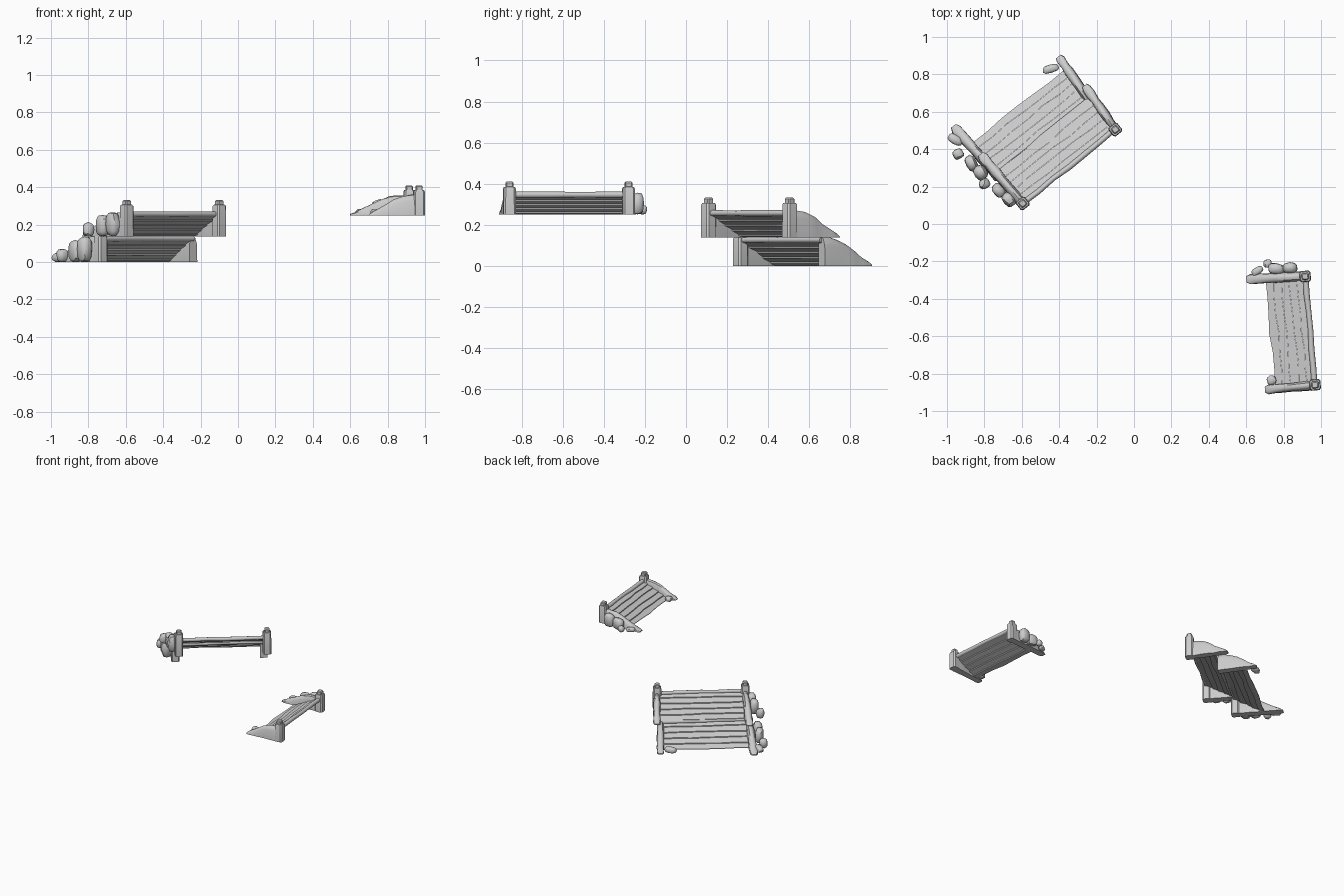
import bpy, bmesh, math, random
from mathutils import Vector, Matrix

random.seed(4)
if "Cube" in bpy.data.objects:
    bpy.data.objects.remove(bpy.data.objects["Cube"])

stone = bpy.data.materials.new("light_grey")
stone.use_nodes = True
GREY = (0.6, 0.6, 0.6, 1)
stone.diffuse_color = GREY
stone.node_tree.nodes["Principled BSDF"].inputs["Base Color"].default_value = GREY


def finish(name, bm, angle=40):
    bmesh.ops.recalc_face_normals(bm, faces=bm.faces)
    me = bpy.data.meshes.new(name)
    bm.to_mesh(me)
    bm.free()
    me.materials.append(stone)
    ob = bpy.data.objects.new(name, me)
    bpy.context.collection.objects.link(ob)
    bpy.ops.object.select_all(action='DESELECT')
    ob.select_set(True)
    bpy.context.view_layer.objects.active = ob
    bpy.ops.object.shade_smooth_by_angle(angle=math.radians(angle))
    return ob


def loft(name, rings, angle=40):
    """Skin a list of equal-length closed cross-sections."""
    bm = bmesh.new()
    loops = [[bm.verts.new(p) for p in ring] for ring in rings]
    n = len(loops[0])
    for a, b in zip(loops, loops[1:]):
        for i in range(n):
            j = (i + 1) % n
            bm.faces.new((a[i], a[j], b[j], b[i]))
    bm.faces.new(loops[0])
    bm.faces.new(loops[-1])
    return finish(name, bm, angle)


def jitter(r):
    return random.uniform(-r, r)


def post(name, at, along, z0, z1, size):
    """Chamfered square post with a narrower cap."""
    side = Vector((-along.y, along.x, 0))
    rings = []
    for z, s in ((z0, 1), (z1 - .035, .98), (z1 - .026, .85), (z1 - .025, .62),
                 (z1 - .006, .62), (z1, .45)):
        h = size / 2 * s
        c = h * .7
        shape = ((h, c), (c, h), (-c, h), (-h, c), (-h, -c), (-c, -h), (c, -h), (h, -c))
        rings.append([Vector((at.x, at.y, z)) + along * u + side * v for u, v in shape])
    loft(name, rings, 30)


def beam(name, a, b, radius):
    """Eight-sided, slightly uneven log."""
    along = (b - a).normalized()
    side = Vector((-along.y, along.x, 0))
    rings = []
    for i in range(7):
        c = a.lerp(b, i / 6) + side * jitter(.004)
        r = radius * (1 + jitter(.08))
        rings.append([c + side * (r * math.cos(k * math.pi / 4))
                      + Vector((0, 0, r * math.sin(k * math.pi / 4))) for k in range(8)])
    loft(name, rings, 50)


def wall(name, a, b, out, base, h, width):
    """Wedge wall with a rounded, lumpy top falling from a to b."""
    profile = ((0, 1), (.15, .98), (.32, .92), (.5, .76), (.65, .53), (.8, .32), (.93, .16), (1, .05))
    rings = []
    for t, k in profile:
        c = a.lerp(b, t)
        w = width / 2 * (1 + jitter(.12)) * (.65 if t == 1 else 1)
        top = h * k + jitter(.003)
        shape = ((-w, 0), (-w * .95, top * .72), (-w * .55, top * .95), (0, top),
                 (w * .55, top * .95), (w, top * .72), (w * 1.15, 0))
        rings.append([Vector((c.x, c.y, base + z)) + out * u for u, z in shape])
    loft(name, rings, 45)


def rock(name, at, size, heading):
    """Lumpy stone standing on the given base point."""
    bm = bmesh.new()
    bmesh.ops.create_icosphere(bm, subdivisions=2, radius=.5)
    for v in bm.verts:
        # squarish lump
        v.co = Vector([math.copysign(abs(x * 2) ** .7 / 2, x) for x in v.co]) * (1 + jitter(.06))
    m = (Matrix.Translation(at + Vector((0, 0, size[2] / 2))) @ Matrix.Rotation(heading, 4, 'Z')
         @ Matrix.Diagonal((*size, 1)))
    bmesh.ops.transform(bm, matrix=m, verts=bm.verts)
    for v in bm.verts:
        v.co.z = max(v.co.z, at.z)
    finish(name, bm, 35)


def planks(name, p, q, down, base, h, run, count=5):
    """Sloping deck of wavy boards, each lapping slightly over the next."""
    edges = [[jitter(.006) for _ in range(7)] for _ in range(count + 1)]
    for k in range(count):
        rings = []
        for i in range(7):
            c = p.lerp(q, i / 6)
            s0 = run * k / count + (edges[k][i] if k else 0)
            s1 = run * (k + 1) / count + edges[k + 1][i] - .001
            z0 = base + h * (1 - k / count) - .003
            z1 = base + h * (1 - (k + 1) / count) + .004
            rings.append([Vector((c.x, c.y, z)) + down * s for s, z in
                          ((s0, z0), (s1, z1), (s1, max(base, z1 - .012)), (s0, z0 - .012))])
        loft(f"{name}_{k + 1}", rings, 30)


def flight(name, p, q, p_end, q_end, base, h, post_h, second_post=True):
    """One section: deck, top beam, end walls and posts; p is the rocky end."""
    p, q, p_end, q_end = (Vector((*v, 0)) for v in (p, q, p_end, q_end))
    along = (q - p).normalized()
    down = Vector((-along.y, along.x, 0))
    if down.dot(p_end - p) < 0:
        down = -down
    up = Vector((0, 0, 1))
    planks(name + "_plank", p, q, down, base, h - .012, .215)
    beam(name + "_top_beam", p + up * (base + h - .014), q + up * (base + h - .014), .015)
    wall(name + "_rocky_wall", p, p_end, -along, base, h, .05)
    wall(name + "_plain_wall", q, q_end, along, base, h, .045)
    post(name + "_post_a", p, along, base, base + post_h, .06)
    if second_post:
        post(name + "_post_b", q, along, base, base + post_h, .06)


def rocks(name, base, *stones):
    for i, (x, y, sx, sy, sz, deg) in enumerate(stones):
        rock(f"{name}_{i + 1}", Vector((x, y, base)), (sx, sy, sz), math.radians(deg))


# Two-section ramp
flight("upper", (-.595, .11), (-.1, .505), (-.82, .375), (-.265, .74), .137, .133, .195)
flight("lower", (-.735, .265), (-.24, .66), (-.965, .525), (-.405, .895), 0, .14, .165, False)
# Separate raised section
flight("side", (.915, -.28), (.968, -.86), (.6, -.298), (.7, -.885), .25, .11, .16)

# Loose stones beside the walls
rocks("upper_stone", .137,
      (-.67, .13, .08, .06, .13, 130), (-.725, .18, .08, .06, .115, 130),
      (-.8, .215, .06, .055, .075, 20))
rocks("lower_stone", 0,
      (-.82, .275, .08, .07, .135, 130), (-.87, .325, .09, .06, .115, 120),
      (-.94, .375, .06, .055, .07, 30), (-.955, .45, .085, .05, .05, 150),
      (-.445, .83, .09, .045, .045, 15))
rocks("side_stone", .25,
      (.835, -.235, .08, .06, .105, 5), (.76, -.24, .09, .06, .085, -8),
      (.66, -.25, .065, .04, .035, 30), (.715, -.212, .045, .045, .045, 0),
      (.735, -.835, .05, .05, .035, 20))
